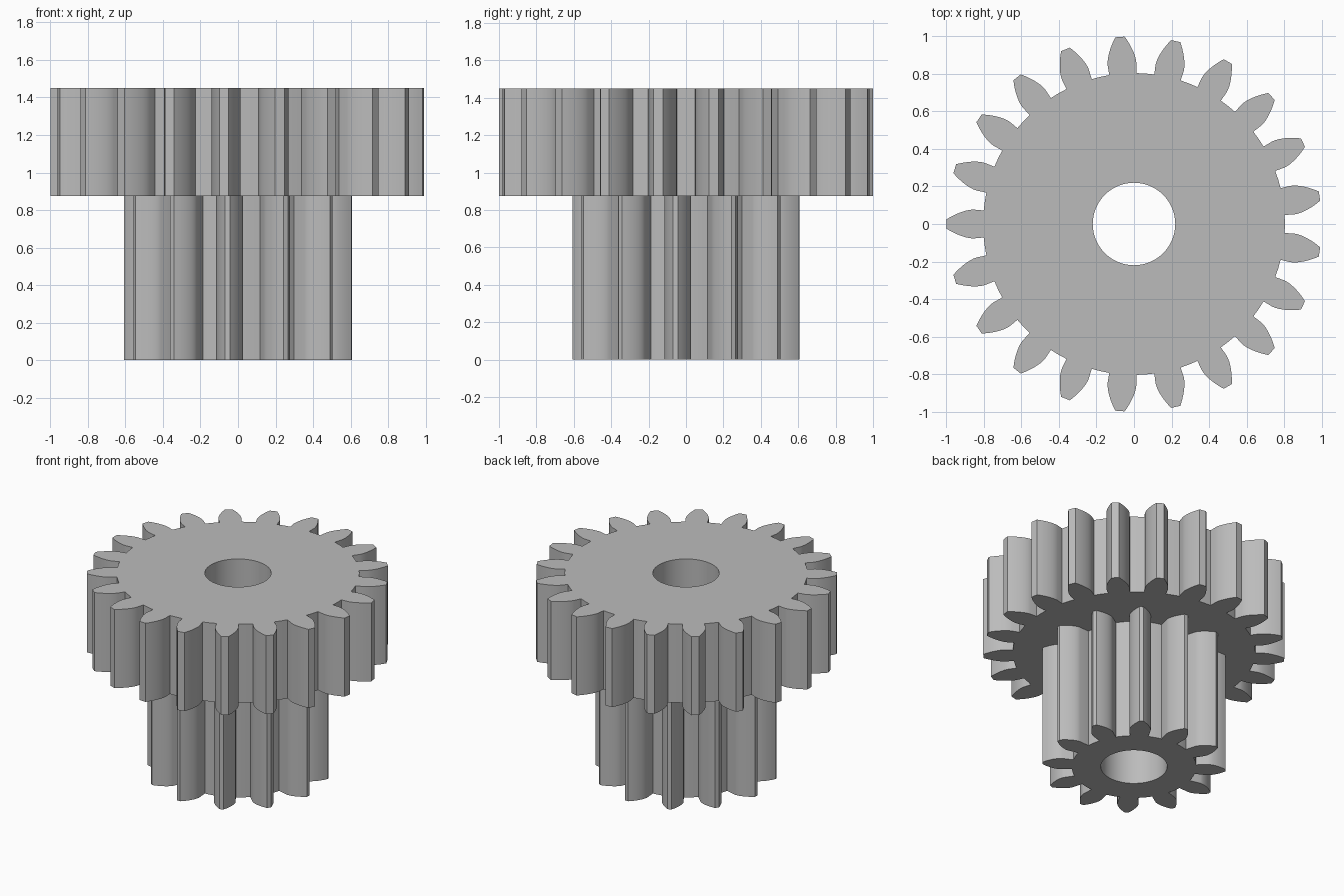
import bpy, bmesh, math

default_cube = bpy.data.objects.get("Cube")
if default_cube:
    bpy.data.objects.remove(default_cube, do_unlink=True)

MODULE = 2 / 23
PRESSURE = math.radians(20)
BORE = 0.22

steel = bpy.data.materials.new("grey_steel")
steel.use_nodes = True
grey = (0.5, 0.5, 0.5, 1)
steel.diffuse_color = grey
steel.node_tree.nodes["Principled BSDF"].inputs["Base Color"].default_value = grey


def involute(radius, base):
    return math.sqrt(max((radius / base) ** 2 - 1, 0)) - math.acos(min(base / radius, 1))


def tooth_flank(teeth, tip_half, steps=8):
    """Half a tooth as (radius, angle from tooth centre), root to tip."""
    pitch = teeth * MODULE / 2
    base, root, tip = pitch * math.cos(PRESSURE), pitch - 1.25 * MODULE, pitch + MODULE
    half = math.pi / (2 * teeth) + involute(pitch, base)
    scale = (half - tip_half) / involute(tip, base)
    flank = [(root, half)]
    for i in range(steps + 1):
        r = base + (tip - base) * i / steps
        flank.append((r, half - scale * involute(r, base)))
    return flank


def gear(name, teeth, tip_half, turn, z0, z1):
    flank = tooth_flank(teeth, tip_half)
    # One tooth: root middle, rising flank, falling flank
    tooth = [(flank[0][0], -math.pi / teeth)]
    tooth += [(r, -a) for r, a in flank] + [(r, a) for r, a in reversed(flank)]
    outline = [(r, a + turn + 2 * math.pi * k / teeth) for k in range(teeth) for r, a in tooth]
    bore = [(BORE, 2 * math.pi * i / 64) for i in range(64)]

    # Fill the toothed outline around the bore, then extrude it upward
    bm = bmesh.new()
    edges = []
    for loop in (outline, bore):
        verts = [bm.verts.new((r * math.cos(a), r * math.sin(a), z0)) for r, a in loop]
        edges += [bm.edges.new((v, verts[i - 1])) for i, v in enumerate(verts)]
    bmesh.ops.triangle_fill(bm, edges=edges, use_beauty=True, use_dissolve=False)
    result = bmesh.ops.extrude_face_region(bm, geom=bm.faces[:], use_keep_orig=True)
    top = [v for v in result["geom"] if isinstance(v, bmesh.types.BMVert)]
    bmesh.ops.translate(bm, verts=top, vec=(0, 0, z1 - z0))
    bmesh.ops.recalc_face_normals(bm, faces=bm.faces[:])

    mesh = bpy.data.meshes.new(name)
    bm.to_mesh(mesh)
    bm.free()
    mesh.materials.append(steel)
    obj = bpy.data.objects.new(name, mesh)
    bpy.context.collection.objects.link(obj)

    # Smooth curved flanks and bore, crisp tooth corners
    bpy.ops.object.select_all(action='DESELECT')
    obj.select_set(True)
    bpy.context.view_layer.objects.active = obj
    bpy.ops.object.shade_smooth_by_angle(angle=math.radians(25))


gear("pinion", 12, 0.021, math.radians(-5.3), 0, 0.875)
gear("large_gear", 21, 0.025, math.pi, 0.875, 1.45)
